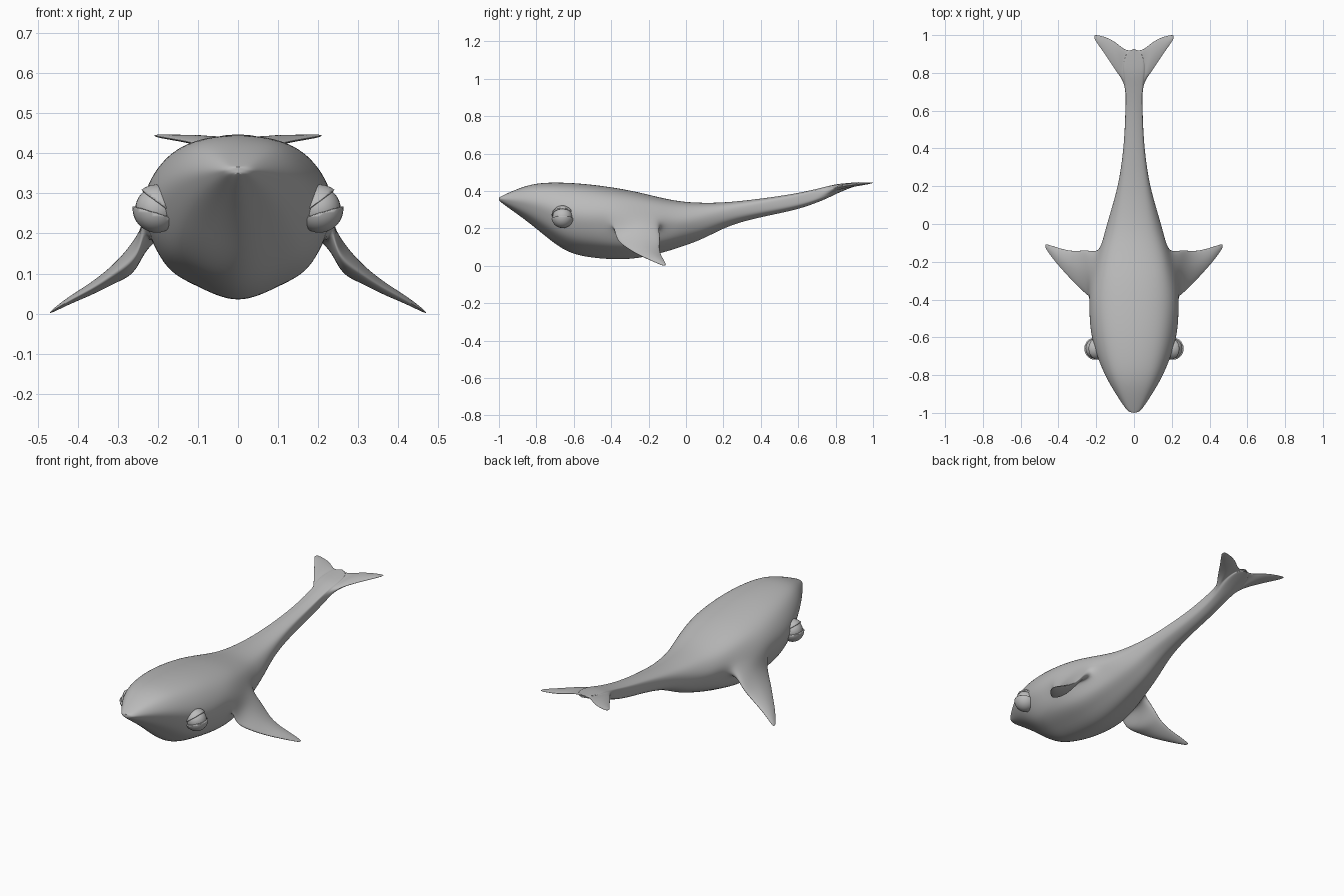
import bpy, bmesh
from mathutils import Vector

if "Cube" in bpy.data.objects:
    bpy.data.objects.remove(bpy.data.objects["Cube"])

skin = bpy.data.materials.new("grey_skin")
skin.diffuse_color = (0.5, 0.5, 0.5, 1)
skin.use_nodes = True
skin.node_tree.nodes["Principled BSDF"].inputs["Base Color"].default_value = skin.diffuse_color

# Body stations: y, half width, top z, bottom z
STATIONS = [
    (-0.995, 0.022, 0.368, 0.345), (-0.96, 0.055, 0.385, 0.318),
    (-0.88, 0.107, 0.418, 0.260), (-0.78, 0.160, 0.441, 0.182),
    (-0.65, 0.208, 0.444, 0.086), (-0.52, 0.231, 0.435, 0.047),
    (-0.39, 0.235, 0.418, 0.035), (-0.27, 0.222, 0.396, 0.040),
    (-0.15, 0.190, 0.368, 0.064), (-0.03, 0.150, 0.345, 0.100),
    (0.10, 0.112, 0.337, 0.150), (0.24, 0.078, 0.342, 0.215),
    (0.42, 0.054, 0.362, 0.264), (0.60, 0.045, 0.390, 0.305),
    (0.74, 0.050, 0.421, 0.355), (0.82, 0.060, 0.438, 0.392),
    (0.91, 0.040, 0.446, 0.428)]
# Half cross-sections, top to keel: fraction of width, fraction of height
CHEST = [(0, 1), (.45, .97), (.8, .86), (1, .63), (.95, .42), (.76, .22), (.43, .09), (0, 0)]
TAIL = [(0, 1), (.5, .97), (.85, .92), (1, .8), (1, .35), (.8, .15), (.4, .03), (0, 0)]
# Limb sections: x, front y, back y, middle z, thickness, slope of z along y
FLIPPER = [(.25, -.358, -.155, .158, .085, 0), (.30, -.315, -.155, .107, .055, 0),
           (.36, -.255, -.145, .066, .034, 0), (.42, -.19, -.125, .033, .02, 0),
           (.462, -.135, -.11, .007, .007, 0)]
FLUKE = [(.09, .812, .945, .430, .022, .15), (.15, .90, .982, .438, .014, .1),
         (.20, .968, .997, .443, .007, .05)]


def grow_limb(bm, rings, first, sections, side):
    """Grow a limb out of two side faces, between profile points 3 and 4."""
    pick = lambda s, k: rings[s][k if side > 0 else 14 - k]
    loop = [pick(first + i, 3) for i in range(3)] + [pick(first + i, 4) for i in (2, 1, 0)]
    for x, y0, y1, z, th, slope in sections:
        new = []
        for sgn, order in ((1, (0, 1, 2)), (-1, (2, 1, 0))):
            for i in order:
                t = i / 2
                half = th / 2 * (1 if i == 1 else 0.4)
                dy = (y1 - y0) * (t - .5)
                new.append(bm.verts.new((side * x, y0 + (y1 - y0) * t, z + slope * dy + sgn * half)))
        for i in range(6):
            j = (i + 1) % 6
            bm.faces.new((loop[i], loop[j], new[j], new[i]))
        loop = new
    bm.faces.new((loop[0], loop[1], loop[4], loop[5]))
    bm.faces.new((loop[1], loop[2], loop[3], loop[4]))


def fit_cage(bm, rounds=5):
    """Move the cage so that its subdivided surface passes through the given points."""
    target = {v: v.co.copy() for v in bm.verts}
    for _ in range(rounds):
        move = {}
        for v in bm.verts:
            n = len(v.link_edges)
            total = v.co * n * n
            for e in v.link_edges:
                total = total + e.other_vert(v).co * 4
            for loop in v.link_loops:
                total = total + (loop.face.calc_center_median() * 4 - v.co
                                 - loop.link_loop_next.vert.co - loop.link_loop_prev.vert.co)
            move[v] = (target[v] - total / (n * (n + 5))) * 0.8
        for v, d in move.items():
            v.co += d


def finish(bm, name):
    bmesh.ops.recalc_face_normals(bm, faces=bm.faces[:])
    for f in bm.faces:
        f.smooth = True
    mesh = bpy.data.meshes.new(name)
    bm.to_mesh(mesh)
    bm.free()
    mesh.materials.append(skin)
    ob = bpy.data.objects.new(name, mesh)
    bpy.context.collection.objects.link(ob)
    return ob


# Body with flippers and tail flukes in one skin
bm = bmesh.new()
rings = []
for y, w, top, low in STATIONS:
    t = min(max(y / 0.7, 0), 1)
    half = [(a[0] + (b[0] - a[0]) * t, a[1] + (b[1] - a[1]) * t) for a, b in zip(CHEST, TAIL)]
    full = half + [(-fx, fz) for fx, fz in half[-2:0:-1]]
    rings.append([bm.verts.new((fx * w, y, low + (top - low) * fz)) for fx, fz in full])

FLIPPER_AT, FLUKE_AT = 6, 14
for s in range(len(rings) - 1):
    limb = s in (FLIPPER_AT, FLIPPER_AT + 1, FLUKE_AT, FLUKE_AT + 1)
    for k in range(14):
        if not (limb and k in (3, 10)):
            j = (k + 1) % 14
            bm.faces.new((rings[s][k], rings[s][j], rings[s + 1][j], rings[s + 1][k]))
for r in (rings[0], rings[-1]):
    bm.faces.new((r[0], r[1], r[13]))
    bm.faces.new((r[6], r[7], r[8]))
    for k in range(1, 6):
        bm.faces.new((r[k], r[k + 1], r[13 - k], r[14 - k]))
for side in (1, -1):
    grow_limb(bm, rings, FLIPPER_AT, FLIPPER, side)
    grow_limb(bm, rings, FLUKE_AT, FLUKE, side)
fit_cage(bm)
body = finish(bm, "body")
sub = body.modifiers.new("smooth_skin", 'SUBSURF')
sub.levels = sub.render_levels = 3


def eye_part(name, side, radius, keep=None, offset=0):
    """Eyeball, or an eyelid shell cut from a slightly larger ball."""
    bm = bmesh.new()
    bmesh.ops.create_uvsphere(bm, u_segments=28, v_segments=18, radius=radius)
    if keep:
        n = Vector((keep[0] * side, keep[1], keep[2])).normalized()
        bmesh.ops.bisect_plane(bm, geom=bm.verts[:] + bm.edges[:] + bm.faces[:],
                               plane_co=n * offset, plane_no=n, clear_inner=True)
    bmesh.ops.translate(bm, verts=bm.verts[:], vec=(0.203 * side, -0.66, 0.262))
    ob = finish(bm, name)
    if keep:
        shell = ob.modifiers.new("thickness", 'SOLIDIFY')
        shell.thickness = 0.009
        shell.offset = -1
    bpy.ops.object.select_all(action='DESELECT')
    ob.select_set(True)
    bpy.context.view_layer.objects.active = ob
    bpy.ops.object.shade_smooth_by_angle(angle=0.7)


# Eyes and eyelids
for side, word in ((1, "right"), (-1, "left")):
    eye_part(word + "_eyeball", side, 0.053)
    eye_part(word + "_upper_eyelid", side, 0.060, (-0.6, 0, 0.8), 0.015)
    eye_part(word + "_lower_eyelid", side, 0.060, (0.3, 0, -1), 0.012)
